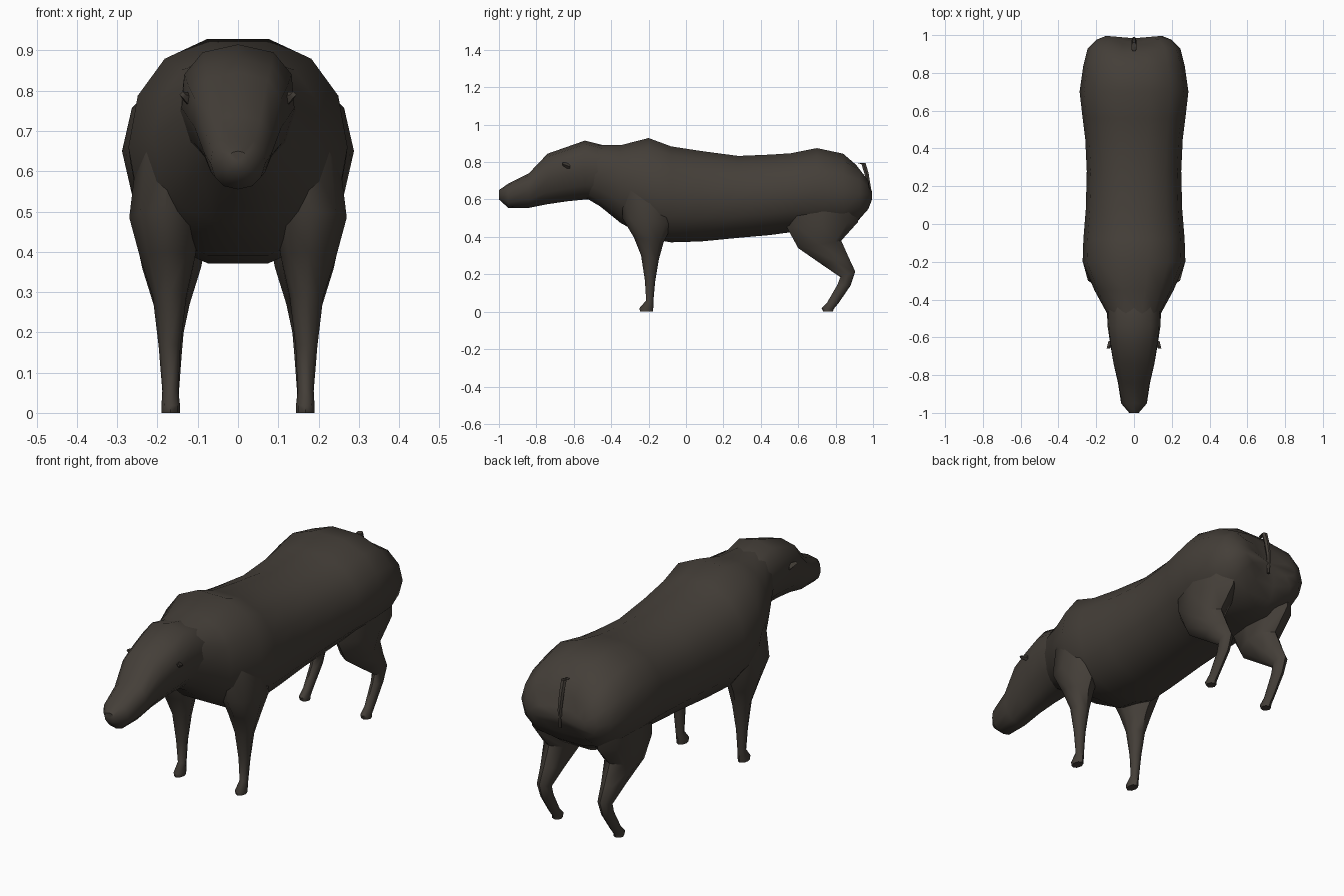
import bpy, bmesh, math
from mathutils import Vector

fur = bpy.data.materials.new("dark_brown_fur")
fur.diffuse_color = (0.058, 0.049, 0.040, 1)


def loft(name, rings, angle=50):
    """Skin a list of vertex rings and close both ends with a centre point."""
    bm = bmesh.new()
    loops = [[bm.verts.new(p) for p in r] for r in rings]
    n = len(loops[0])
    for a, b in zip(loops, loops[1:]):
        for i in range(n):
            j = (i + 1) % n
            bm.faces.new((a[i], a[j], b[j], b[i]))
    for ring in (loops[0], loops[-1]):
        mid = bm.verts.new(sum((v.co for v in ring), Vector()) / n)
        for i in range(n):
            bm.faces.new((ring[i], ring[(i + 1) % n], mid))
    bmesh.ops.recalc_face_normals(bm, faces=bm.faces)
    me = bpy.data.meshes.new(name)
    bm.to_mesh(me)
    bm.free()
    me.materials.append(fur)
    ob = bpy.data.objects.new(name, me)
    bpy.context.collection.objects.link(ob)
    bpy.ops.object.select_all(action='DESELECT')
    ob.select_set(True)
    bpy.context.view_layer.objects.active = ob
    bpy.ops.object.shade_smooth_by_angle(angle=math.radians(angle))
    return ob


def section(y, z0, z1, w, taper=0.0, n=14, power=0.85):
    """Upright rounded ring; taper narrows the underside, the rump gets a cleft."""
    ring = []
    for i in range(n):
        a = 2 * math.pi * i / n
        c, s = math.cos(a), math.sin(a)
        x = w * math.copysign(abs(c) ** power, c) * (1 + taper * s)
        z = (z0 + z1) / 2 + (z1 - z0) / 2 * math.copysign(abs(s) ** 0.92, s)
        dent = 0.045 * max(0, 1 - abs(x) / 0.13) if y > 0.9 else 0
        ring.append((x, y - dent, z))
    return ring


# Trunk and neck: y, bottom, top, half width, taper
trunk = [(-0.56, 0.62, 0.88, 0.10, 0.1), (-0.46, 0.56, 0.895, 0.15, 0.1),
         (-0.35, 0.47, 0.895, 0.21, 0.0), (-0.20, 0.385, 0.935, 0.272, 0.0),
         (-0.08, 0.365, 0.89, 0.268, 0.0), (0.08, 0.37, 0.865, 0.255, 0.0),
         (0.28, 0.39, 0.838, 0.25, 0.0), (0.45, 0.405, 0.845, 0.258, 0.0),
         (0.56, 0.42, 0.852, 0.272, 0.0), (0.70, 0.42, 0.88, 0.288, 0.0),
         (0.84, 0.42, 0.85, 0.268, 0.0), (0.93, 0.47, 0.79, 0.245, 0.0),
         (0.975, 0.53, 0.72, 0.20, 0.0), (0.995, 0.58, 0.66, 0.15, 0.0)]
loft("trunk", [section(*t) for t in trunk])

# Head: long wedge, narrow beneath
head = [(-1.0, 0.60, 0.65, 0.025, 0.0), (-0.95, 0.555, 0.685, 0.068, 0.1),
        (-0.84, 0.555, 0.74, 0.085, 0.2), (-0.74, 0.575, 0.845, 0.108, 0.25),
        (-0.64, 0.59, 0.88, 0.125, 0.22), (-0.54, 0.60, 0.915, 0.14, 0.15),
        (-0.42, 0.60, 0.885, 0.145, 0.1)]
loft("head", [section(*h, n=12) for h in head])


def leg(name, side, stations):
    """Stations: centre x, half x, then front (y, z) and back (y, z) edges."""
    rings = []
    for cx, hx, (y0, z0), (y1, z1) in stations:
        ring = []
        for i in range(8):
            a = 2 * math.pi * i / 8
            t = (1 - math.cos(a)) / 2
            ring.append((side * (cx + hx * math.sin(a)),
                         y0 + (y1 - y0) * t, z0 + (z1 - z0) * t))
        rings.append(ring)
    loft(name, rings)


front = [(0.17, 0.08, (-0.34, 0.66), (-0.04, 0.64)),
         (0.18, 0.09, (-0.34, 0.50), (-0.07, 0.47)),
         (0.175, 0.068, (-0.28, 0.40), (-0.12, 0.37)),
         (0.17, 0.042, (-0.24, 0.30), (-0.145, 0.28)),
         (0.17, 0.027, (-0.22, 0.17), (-0.165, 0.16)),
         (0.168, 0.020, (-0.213, 0.06), (-0.175, 0.05)),
         (0.167, 0.023, (-0.25, 0.018), (-0.175, 0.02)),
         (0.167, 0.023, (-0.245, 0.0), (-0.178, 0.0))]
hind = [(0.16, 0.09, (0.53, 0.62), (0.94, 0.62)),
        (0.165, 0.095, (0.54, 0.45), (0.92, 0.48)),
        (0.165, 0.073, (0.60, 0.34), (0.83, 0.38)),
        (0.165, 0.045, (0.73, 0.25), (0.87, 0.29)),
        (0.165, 0.030, (0.825, 0.185), (0.905, 0.215)),
        (0.165, 0.025, (0.81, 0.145), (0.88, 0.14)),
        (0.167, 0.020, (0.755, 0.05), (0.815, 0.045)),
        (0.167, 0.023, (0.725, 0.02), (0.79, 0.015)),
        (0.167, 0.023, (0.735, 0.0), (0.785, 0.0))]

for side, tag in ((-1, "left"), (1, "right")):
    leg("front_leg_" + tag, side, front)
    leg("hind_leg_" + tag, side, hind)
    # Small ear nub on the side of the head
    loft("ear_" + tag, [[(side * (x + r * math.cos(k * math.pi / 2)), y,
                          z + r * math.sin(k * math.pi / 2)) for k in range(4)]
                        for x, y, z, r in ((0.115, -0.62, 0.775, 0.02),
                                           (0.137, -0.66, 0.79, 0.008))])

# Thin hanging tail
loft("tail", [[(r * math.cos(k * math.pi / 3), y + r * math.sin(k * math.pi / 3), z)
               for k in range(6)]
              for y, z, r in ((0.925, 0.79, 0.012), (0.948, 0.795, 0.014),
                              (0.965, 0.74, 0.013), (0.98, 0.66, 0.011),
                              (0.978, 0.57, 0.007))])
